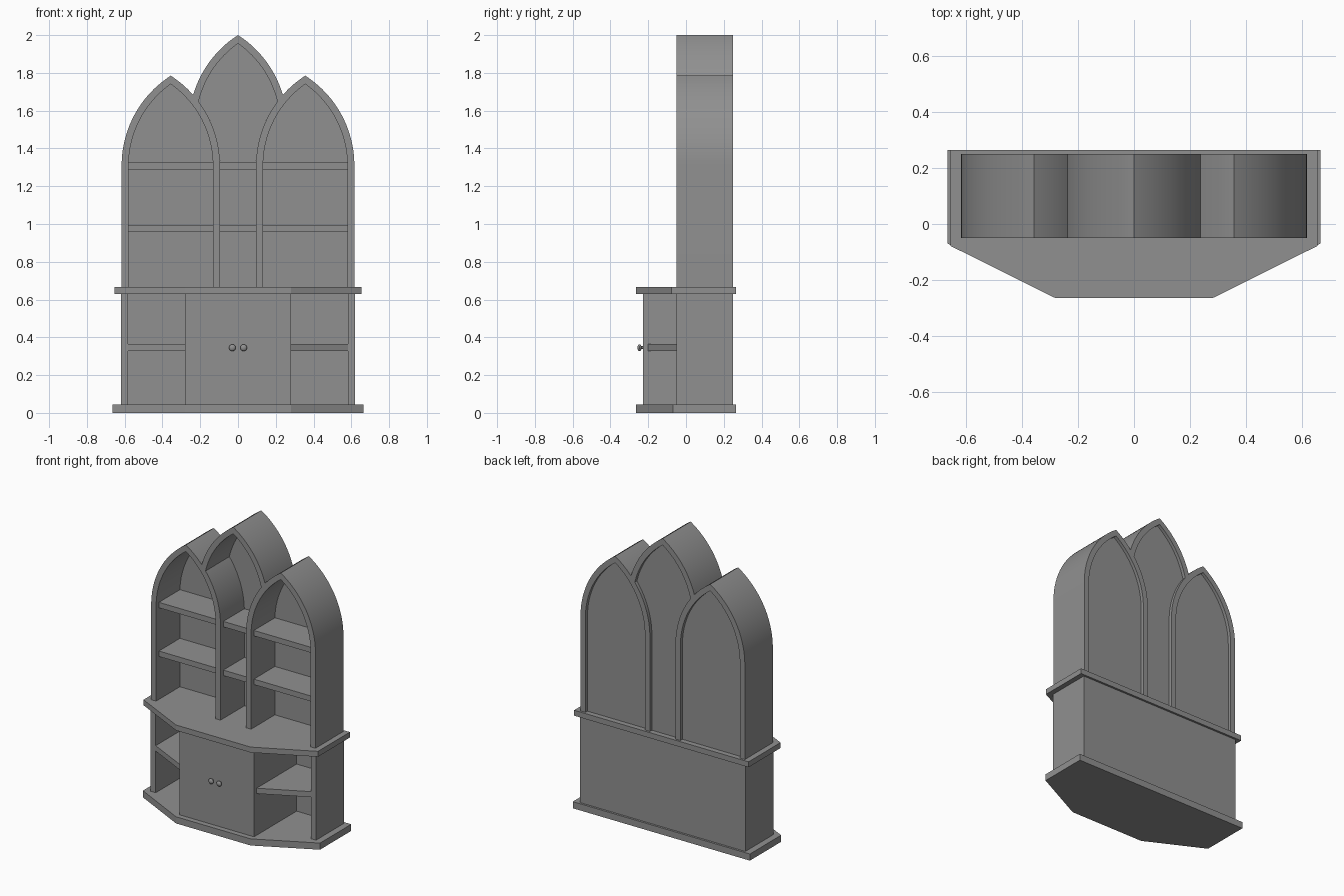
import bpy, bmesh, math
from mathutils import Vector, Matrix

cube = bpy.data.objects.get("Cube")
if cube:
    bpy.data.objects.remove(cube, do_unlink=True)

# One flat colour for the whole piece
GREY = (0.28, 0.28, 0.28, 1)
mat = bpy.data.materials.new("grey paint")
mat.use_nodes = True
mat.diffuse_color = GREY
mat.node_tree.nodes["Principled BSDF"].inputs["Base Color"].default_value = GREY

# Shared dimensions
FRONT, BACK = -0.05, 0.25          # depth of the carcass
PLATE_TOP, TOP_Z = 0.045, 0.667    # top of the plinth and of the counter
T = 0.037                          # board thickness
HALF, RADIUS = 0.26, 0.564         # arch half width and arc radius
OFFSET = RADIUS - HALF
SIDE_X, SIDE_SPRING, MID_SPRING = 0.356, 1.31, 1.525
VALLEY_OUT, VALLEY_IN = 0.238, 0.211
PANEL_FRONT, PANEL_BACK = 0.205, 0.228


def finish(name, bm, smooth=False):
    bmesh.ops.recalc_face_normals(bm, faces=bm.faces[:])
    mesh = bpy.data.meshes.new(name)
    bm.to_mesh(mesh)
    bm.free()
    mesh.materials.append(mat)
    ob = bpy.data.objects.new(name, mesh)
    bpy.context.collection.objects.link(ob)
    if smooth:
        bpy.ops.object.select_all(action='DESELECT')
        ob.select_set(True)
        bpy.context.view_layer.objects.active = ob
        bpy.ops.object.shade_smooth_by_angle(angle=math.radians(30))
    return ob


def prism(name, polygons, move, smooth=False):
    """Extrude joined flat polygons along a vector."""
    bm = bmesh.new()
    for poly in polygons:
        bm.faces.new([bm.verts.new(p) for p in poly])
    bmesh.ops.remove_doubles(bm, verts=bm.verts[:], dist=1e-5)
    res = bmesh.ops.extrude_face_region(bm, geom=bm.faces[:], use_keep_orig=True)
    moved = [v for v in res["geom"] if isinstance(v, bmesh.types.BMVert)]
    bmesh.ops.translate(bm, verts=moved, vec=Vector(move))
    return finish(name, bm, smooth)


def slab(name, outline, z0, z1):
    return prism(name, [[(x, y, z0) for x, y in outline]], (0, 0, z1 - z0))


def upright(name, outline, y0, y1):
    return prism(name, [[(x, y0, z) for x, z in outline]], (0, y1 - y0, 0), True)


def box(name, x0, x1, y0, y1, z0, z1):
    return slab(name, [(x0, y0), (x1, y0), (x1, y1), (x0, y1)], z0, z1)


def half_arc(cx, spring, inset, d0, side=-1, d1=0.0, n=20):
    """Points on one flank of a pointed arch, from distance d0 to d1 off its axis."""
    r = RADIUS - inset
    a0, a1 = (math.acos(min(1, (OFFSET + d) / r)) for d in (d0, d1))
    pts = []
    for i in range(n + 1):
        a = a0 + (a1 - a0) * i / n
        pts.append((cx + side * (r * math.cos(a) - OFFSET), spring + r * math.sin(a)))
    return pts


def full_arc(cx, spring, inset, d0):
    return (half_arc(cx, spring, inset, d0)
            + half_arc(cx, spring, inset, d0, 1)[-2::-1])


def with_legs(path):
    return [(path[0][0], TOP_Z)] + path + [(path[-1][0], TOP_Z)]


def frame(name, outer, inner):
    quads = []
    for i in range(len(outer) - 1):
        ring = (outer[i], outer[i + 1], inner[i + 1], inner[i])
        quads.append([(x, FRONT, z) for x, z in ring])
    return prism(name, quads, (0, BACK - FRONT, 0), True)


# Plinth and counter: wide boards with angled front corners
def board(name, hx, side_y, z0, z1):
    half = [(hx, 0.264), (hx, side_y), (0.28, -0.264)]
    slab(name, half + [(-x, y) for x, y in reversed(half)], z0, z1)


board("plinth", 0.664, -0.07, 0, PLATE_TOP)
board("counter", 0.654, -0.078, 0.63, TOP_Z)

# Lower cabinet
box("lower_back", -0.62, 0.62, PANEL_BACK, BACK, PLATE_TOP, 0.63)
box("cupboard", -0.28, 0.28, -0.228, PANEL_BACK, PLATE_TOP, 0.63)

for s, side in ((1, "left"), (-1, "right")):
    # Lower side panel and angled open shelf
    x0, x1 = sorted((s * 0.582, s * 0.62))
    box(side + "_lower_side", x0, x1, FRONT, PANEL_BACK, PLATE_TOP, 0.63)
    slab(side + "_lower_shelf",
         [(s * 0.28, PANEL_BACK), (s * 0.28, -0.2), (s * 0.582, -0.05),
          (s * 0.582, PANEL_BACK)], 0.327, 0.364)

    # Side arch with its recessed back panel
    cx = s * SIDE_X
    inner = with_legs(full_arc(cx, SIDE_SPRING, T, HALF - T))
    frame(side + "_arch", with_legs(full_arc(cx, SIDE_SPRING, 0, HALF)), inner)
    upright(side + "_back_panel", inner, PANEL_FRONT, PANEL_BACK)

    # Door knob: flattened ball on a short stem
    bm = bmesh.new()
    kx, kz = s * 0.03, 0.345
    bmesh.ops.create_uvsphere(
        bm, u_segments=16, v_segments=10, radius=0.018,
        matrix=Matrix.Translation((kx, -0.246, kz)) @ Matrix.Diagonal((1, 0.6, 1, 1)))
    bmesh.ops.create_cone(
        bm, cap_ends=True, segments=12, radius1=0.008, radius2=0.008, depth=0.02,
        matrix=Matrix.Translation((kx, -0.234, kz)) @ Matrix.Rotation(math.pi / 2, 4, 'X'))
    finish(side + "_knob", bm, True)

# Central arch rests on the flanks of the side arches
mid_inner = full_arc(0, MID_SPRING, T, VALLEY_IN)
frame("centre_arch", full_arc(0, MID_SPRING, 0, VALLEY_OUT), mid_inner)

# Central back panel follows the outer flanks of the side arches
flank = half_arc(-SIDE_X, SIDE_SPRING, 0, HALF, 1, SIDE_X - VALLEY_IN)
left_edge = [(flank[0][0], TOP_Z)] + flank
right_edge = [(-x, z) for x, z in reversed(left_edge)]
upright("centre_back_panel", left_edge + mid_inner[1:-1] + right_edge,
        PANEL_FRONT, PANEL_BACK)

# Upper shelves in all three bays
bays = (("right", -SIDE_X, HALF - T), ("centre", 0, SIDE_X - HALF),
        ("left", SIDE_X, HALF - T))
for level, z in (("lower", 0.958), ("upper", 1.288)):
    for bay, cx, hw in bays:
        box(f"{bay}_{level}_display_shelf", cx - hw, cx + hw, -0.02, PANEL_FRONT, z, z + T)
